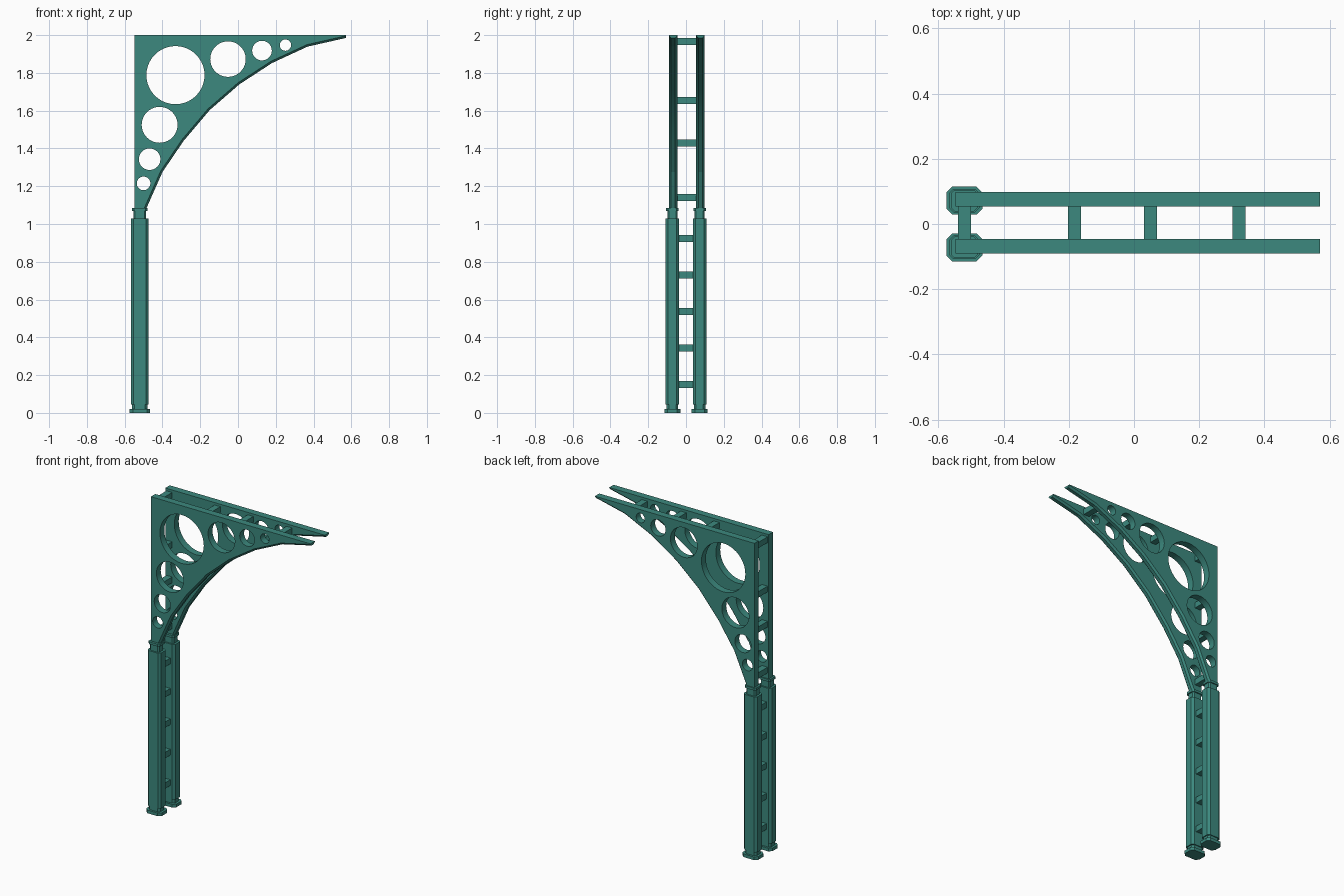
import bpy
import bmesh
from mathutils import Matrix

cube = bpy.data.objects.get("Cube")
if cube:
    bpy.data.objects.remove(cube, do_unlink=True)

paint = bpy.data.materials.new("teal_paint")
paint.use_nodes = True
paint.diffuse_color = (0.045, 0.25, 0.21, 1)
paint.node_tree.nodes["Principled BSDF"].inputs["Base Color"].default_value = paint.diffuse_color

POST_X = -0.52
POST_Y = 0.072
PLATE_SHIFT = 0.004   # plates sit slightly off the post centres
PLATE_T = 0.044


def finish(name, bm):
    bmesh.ops.recalc_face_normals(bm, faces=bm.faces)
    mesh = bpy.data.meshes.new(name)
    bm.to_mesh(mesh)
    bm.free()
    mesh.materials.append(paint)
    obj = bpy.data.objects.new(name, mesh)
    bpy.context.collection.objects.link(obj)
    return obj


def extrude(bm, points, vector):
    face = bm.faces.new([bm.verts.new(p) for p in points])
    new = bmesh.ops.extrude_face_region(bm, geom=[face])["geom"]
    verts = [v for v in new if isinstance(v, bmesh.types.BMVert)]
    bmesh.ops.translate(bm, verts=verts, vec=vector)


def octagon(hx, hy, cut):
    """Rectangle outline with its four corners cut off."""
    return [(hx, hy - cut), (hx - cut, hy), (cut - hx, hy), (-hx, hy - cut),
            (-hx, cut - hy), (cut - hx, -hy), (hx - cut, -hy), (hx, cut - hy)]


# Posts: stacked octagonal sections (half x, half y, corner cut, bottom, top)
SECTIONS = [(0.055, 0.043, 0.018, 0, 0.02),
            (0.040, 0.030, 0.012, 0.02, 0.045),
            (0.047, 0.036, 0.014, 0.045, 1.03),
            (0.033, 0.026, 0.008, 1.03, 1.07),
            (0.040, 0.033, 0.010, 1.07, 1.085)]


def post(name, y):
    bm = bmesh.new()
    for hx, hy, cut, z0, z1 in SECTIONS:
        ring = [(POST_X + px, y + py, z0) for px, py in octagon(hx, hy, cut)]
        extrude(bm, ring, (0, 0, z1 - z0))
    return finish(name, bm)


# Bracket: triangular plate with a curved lower edge, and round holes
ARC = [(0.571, 1.985), (0.368, 1.939), (0.18, 1.852), (0.008, 1.74),
       (-0.15, 1.603), (-0.288, 1.44), (-0.4, 1.275), (-0.484, 1.085)]
HOLES = [(-0.331, 1.788, 0.154), (-0.415, 1.525, 0.095), (-0.468, 1.343, 0.057),
         (-0.5, 1.215, 0.036), (-0.053, 1.873, 0.094), (0.127, 1.918, 0.052),
         (0.251, 1.947, 0.03)]


def hole_cutter(y):
    bm = bmesh.new()
    for x, z, r in HOLES:
        place = Matrix.Translation((x, y, z)) @ Matrix.Rotation(1.5707963, 4, "X")
        bmesh.ops.create_cone(bm, cap_ends=True, segments=40, radius1=r,
                              radius2=r, depth=PLATE_T * 2, matrix=place)
    obj = finish("hole_cutter", bm)
    obj.hide_render = True
    return obj


def bracket(name, y):
    outline = [(-0.548, 1.085), (-0.548, 2), (0.571, 2)] + ARC
    bm = bmesh.new()
    extrude(bm, [(x, y - PLATE_T / 2, z) for x, z in outline], (0, PLATE_T, 0))
    # chamfer both long sides of the curved lower edge
    on_arc = [v for v in bm.verts
              if any(abs(v.co.x - x) + abs(v.co.z - z) < 0.001 for x, z in ARC)]
    rims = [e for e in bm.edges if all(v in on_arc for v in e.verts)
            and abs(e.verts[0].co.y - e.verts[1].co.y) < 0.001]
    bmesh.ops.bevel(bm, geom=rims, offset=0.011, segments=1, affect="EDGES")
    obj = finish(name, bm)

    cutter = hole_cutter(y)
    cut = obj.modifiers.new("holes", "BOOLEAN")
    cut.operation = "DIFFERENCE"
    cut.solver = "EXACT"
    cut.object = cutter
    bpy.ops.object.select_all(action="DESELECT")
    bpy.context.view_layer.objects.active = obj
    obj.select_set(True)
    bpy.ops.object.modifier_apply(modifier=cut.name)
    bpy.data.objects.remove(cutter, do_unlink=True)
    bpy.ops.object.shade_smooth_by_angle(angle=0.17)
    return obj


for side, sign in (("front", -1), ("back", 1)):
    post(side + "_post", sign * POST_Y)
    bracket(side + "_bracket", sign * POST_Y + PLATE_SHIFT)


# Rungs tying the two halves together
def rung(name, x, z):
    bm = bmesh.new()
    size = Matrix.Diagonal((0.04, 0.11, 0.037, 1))
    bmesh.ops.create_cube(bm, size=1, matrix=Matrix.Translation((x, PLATE_SHIFT, z)) @ size)
    finish(name, bm)


for i in range(5):
    rung(f"post_rung_{i + 1}", POST_X, 0.151 + i * 0.193)
for i, z in enumerate((1.139, 1.43, 1.653, 1.966)):
    rung(f"bracket_rung_{i + 1}", POST_X, z)
for i, x in enumerate((-0.182, 0.05, 0.322)):
    rung(f"top_rung_{i + 1}", x, 1.966)
